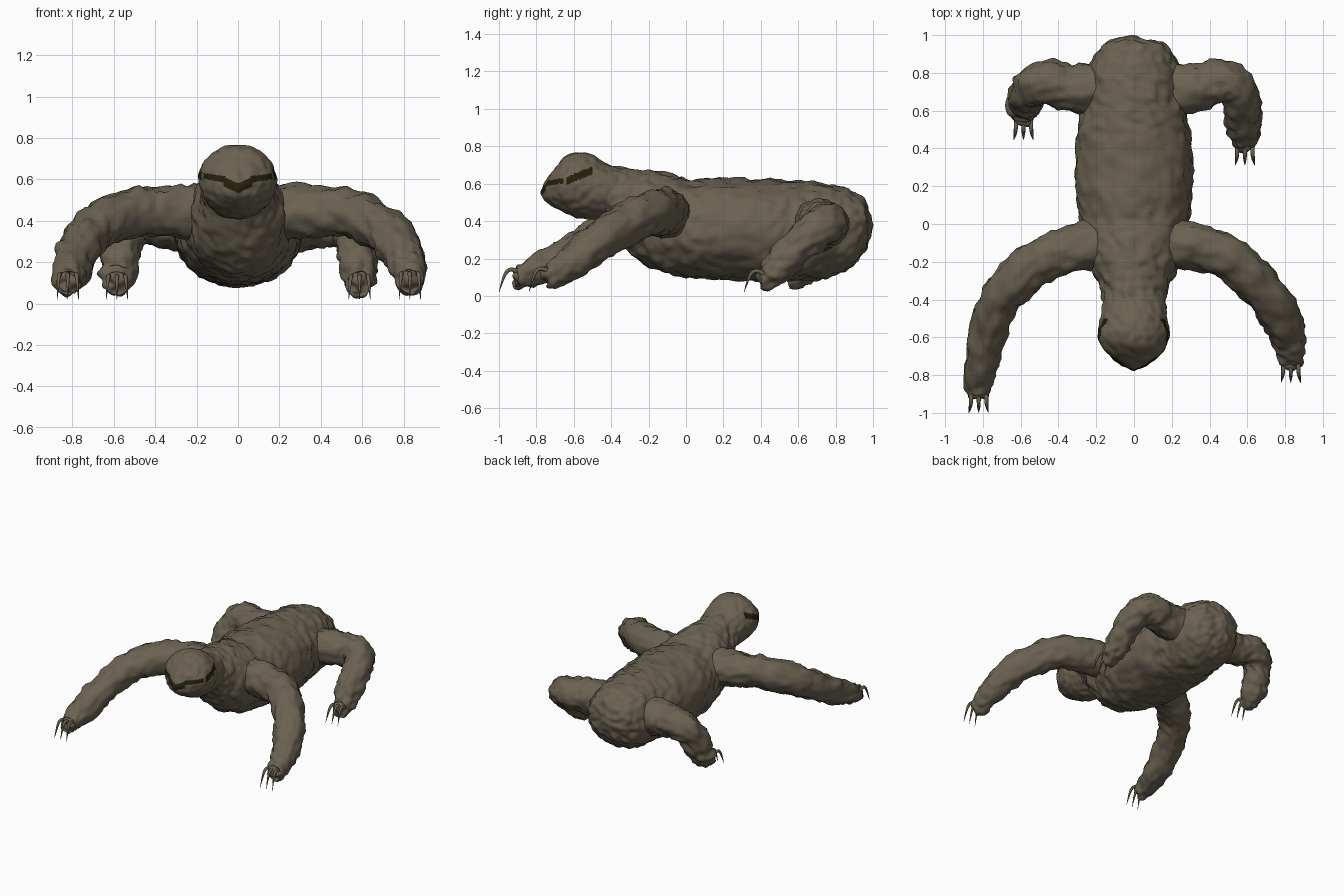
import bpy, bmesh, math
from mathutils import Vector, noise

cube = bpy.data.objects.get("Cube")
if cube:
    bpy.data.objects.remove(cube, do_unlink=True)


def material(name, rgb):
    m = bpy.data.materials.new(name)
    m.use_nodes = True
    m.diffuse_color = (*rgb, 1)
    bsdf = m.node_tree.nodes["Principled BSDF"]
    bsdf.inputs["Base Color"].default_value = (*rgb, 1)
    bsdf.inputs["Roughness"].default_value = 0.9
    return m


FUR = material("brown fur", (0.145, 0.122, 0.083))
DARK = material("dark face marking", (0.016, 0.014, 0.003))


def spline(keys, steps):
    """Catmull-Rom through rows of (x, y, z, half width, half height)."""
    rows = []
    for i in range(len(keys) - 1):
        a, b, c, d = (keys[max(0, min(len(keys) - 1, i + k))] for k in (-1, 0, 1, 2))
        for s in range(steps):
            t = s / steps
            rows.append([0.5 * (2*q + (r-p)*t + (2*p-5*q+4*r-w)*t*t + (3*q-p-3*r+w)*t**3)
                         for p, q, r, w in zip(a, b, c, d)])
    rows.append(list(keys[-1]))
    return rows


def loft(name, keys, segs=40, steps=7, shag=1.0, upright=False, paint=None):
    """Skin oval rings along a path, then ruffle the surface like fur."""
    rows = spline(keys, steps)
    pts = [Vector(r[:3]) for r in rows]
    bm = bmesh.new()
    rings = []
    for i, r in enumerate(rows):
        tan = pts[min(i + 1, len(pts) - 1)] - pts[max(i - 1, 0)]
        if upright:
            tan = Vector((0, tan.y, 0))
        side = tan.cross(Vector((0, 0, 1))).normalized()
        up = side.cross(tan).normalized()
        w, h = max(r[3], 0.001), max(r[4], 0.001)
        rings.append([bm.verts.new(pts[i] + side * w * math.cos(a) + up * h * math.sin(a))
                      for a in (math.tau * k / segs for k in range(segs))])
    for lo, hi in zip(rings, rings[1:]):
        for k in range(segs):
            n = (k + 1) % segs
            bm.faces.new((lo[k], lo[n], hi[n], hi[k]))
    bm.faces.new(rings[0][::-1])
    bm.faces.new(rings[-1])
    bmesh.ops.recalc_face_normals(bm, faces=bm.faces)
    bm.normal_update()
    if shag:
        moves = [v.normal * shag * (0.012 * noise.noise(v.co * 9) + 0.016 * noise.noise(v.co * 24))
                 for v in bm.verts]
        for v, m in zip(bm.verts, moves):
            v.co += m
    for f in bm.faces:
        f.smooth = True
        if paint and paint(f.calc_center_median()):
            f.material_index = 1
    mesh = bpy.data.meshes.new(name)
    bm.to_mesh(mesh)
    bm.free()
    mesh.materials.append(FUR)
    if paint:
        mesh.materials.append(DARK)
    obj = bpy.data.objects.new(name, mesh)
    bpy.context.collection.objects.link(obj)
    return obj


def along_y(rows):
    return [(0, *r) for r in rows]


# Torso: neck to rump
loft("torso", along_y([
    (-0.50, 0.56, 0.12, 0.09), (-0.42, 0.55, 0.162, 0.135), (-0.33, 0.475, 0.185, 0.21),
    (-0.22, 0.42, 0.23, 0.25), (-0.10, 0.39, 0.26, 0.265), (0.02, 0.36, 0.29, 0.26),
    (0.20, 0.36, 0.308, 0.27), (0.45, 0.35, 0.303, 0.27), (0.60, 0.35, 0.275, 0.265),
    (0.75, 0.35, 0.262, 0.25), (0.88, 0.355, 0.22, 0.205), (0.96, 0.37, 0.14, 0.13),
    (0.995, 0.38, 0.005, 0.005)]), segs=80, steps=9, upright=True)


# Head with eye stripes, cheek patches and a V-shaped nose
def face_marking(p):
    x = abs(p.x)
    cheek = -0.64 < p.y < -0.5 and abs(p.z - 0.613 - 0.42 * (p.y + 0.64)) < 0.021
    stripe = p.y < -0.655 and x > 0.06 and abs(p.z - 0.603 - 0.2 * (p.y + 0.73)) < 0.014
    nose = p.y < -0.68 and x < 0.07 and abs(p.z - 0.558 - 0.45 * x) < 0.023
    return cheek or stripe or nose


loft("head", along_y([
    (-0.28, 0.56, 0.11, 0.08), (-0.36, 0.56, 0.155, 0.115), (-0.43, 0.565, 0.17, 0.142),
    (-0.50, 0.58, 0.178, 0.17), (-0.58, 0.595, 0.187, 0.175), (-0.65, 0.595, 0.168, 0.147),
    (-0.71, 0.575, 0.12, 0.098), (-0.75, 0.56, 0.07, 0.05), (-0.776, 0.557, 0.005, 0.005)]),
    segs=120, steps=12, shag=0.5, upright=True, paint=face_marking)


# Limbs: path points with a radius, ending in three hooked claws
def limb(name, path):
    x, y, z, r = path[-1]
    tip = [(x, y - 0.03, z - 0.005, r * 0.75), (x, y - 0.045, z - 0.01, 0.005)]
    loft(name, [(*p, p[3]) for p in path + tip], shag=1.2)
    for i, off in enumerate((-0.04, 0, 0.04)):
        cx = x + off
        claw = [(cx, y + 0.01, z, 0.012), (cx, y - 0.05, z + 0.035, 0.011),
                (cx + off * 0.1, y - 0.09, z + 0.015, 0.009),
                (cx + off * 0.3, y - 0.125, 0.02, 0.001)]
        loft(f"{name}_claw_{i + 1}", [(*p, p[3]) for p in claw], segs=8, steps=4, shag=0)


limb("left_arm", [
    (0.12, -0.09, 0.43, 0.14), (0.32, -0.12, 0.445, 0.125), (0.50, -0.18, 0.44, 0.115),
    (0.67, -0.33, 0.38, 0.11), (0.78, -0.50, 0.27, 0.10), (0.825, -0.63, 0.165, 0.085),
    (0.83, -0.715, 0.11, 0.065)])
limb("right_arm", [
    (-0.12, -0.09, 0.43, 0.14), (-0.32, -0.13, 0.445, 0.125), (-0.50, -0.20, 0.44, 0.115),
    (-0.67, -0.34, 0.38, 0.11), (-0.755, -0.52, 0.28, 0.10), (-0.805, -0.72, 0.17, 0.092),
    (-0.822, -0.875, 0.105, 0.065)])
limb("left_leg", [
    (0.12, 0.71, 0.37, 0.14), (0.33, 0.72, 0.385, 0.125), (0.46, 0.75, 0.39, 0.113),
    (0.55, 0.71, 0.36, 0.105), (0.58, 0.58, 0.25, 0.095), (0.585, 0.49, 0.145, 0.085),
    (0.587, 0.435, 0.098, 0.066)])
limb("right_leg", [
    (-0.12, 0.71, 0.37, 0.14), (-0.33, 0.72, 0.385, 0.125), (-0.46, 0.75, 0.39, 0.113),
    (-0.545, 0.72, 0.33, 0.103), (-0.57, 0.66, 0.21, 0.093), (-0.58, 0.62, 0.13, 0.085),
    (-0.585, 0.57, 0.098, 0.066)])
